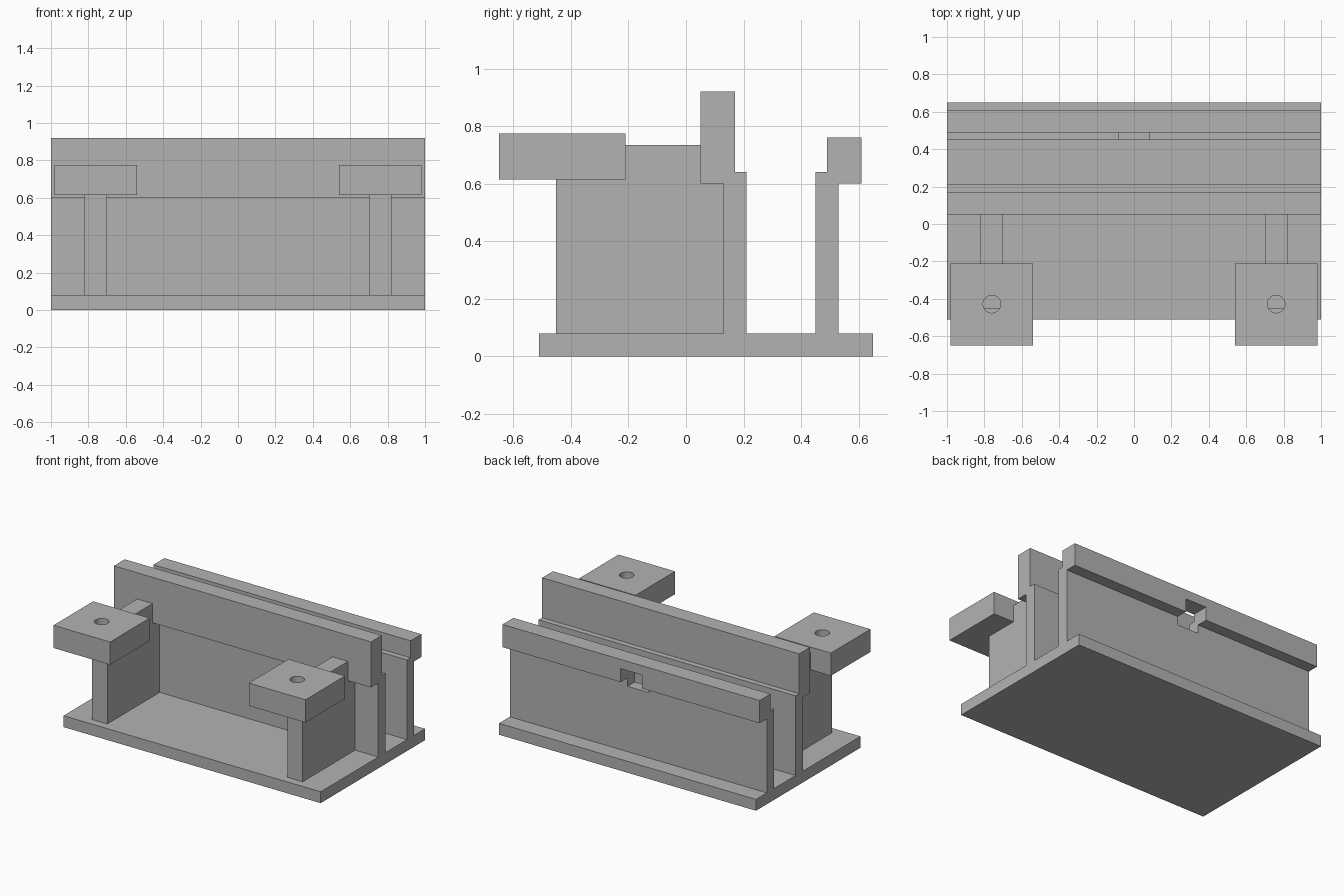
import bpy
import bmesh
from mathutils import Matrix, Vector

default = bpy.data.objects.get("Cube")
if default:
    bpy.data.objects.remove(default, do_unlink=True)

grey = bpy.data.materials.new("plain grey")
grey.use_nodes = True
colour = (0.45, 0.45, 0.45, 1)
grey.diffuse_color = colour
grey.node_tree.nodes["Principled BSDF"].inputs["Base Color"].default_value = colour


def finish(bm, name):
    bmesh.ops.recalc_face_normals(bm, faces=bm.faces)
    mesh = bpy.data.meshes.new(name)
    bm.to_mesh(mesh)
    bm.free()
    mesh.materials.append(grey)
    obj = bpy.data.objects.new(name, mesh)
    bpy.context.collection.objects.link(obj)
    return obj


def extrude_x(name, profile, x0, x1):
    """Extrude a (y, z) outline from x0 to x1."""
    bm = bmesh.new()
    face = bm.faces.new([bm.verts.new((x0, y, z)) for y, z in profile])
    moved = bmesh.ops.extrude_face_region(bm, geom=[face])["geom"]
    verts = [v for v in moved if isinstance(v, bmesh.types.BMVert)]
    bmesh.ops.translate(bm, verts=verts, vec=Vector((x1 - x0, 0, 0)))
    return finish(bm, name)


def block(name, x0, x1, y0, y1, z0, z1):
    return extrude_x(name, [(y0, z0), (y1, z0), (y1, z1), (y0, z1)], x0, x1)


def cut(obj, cutter):
    mod = obj.modifiers.new("cut", "BOOLEAN")
    mod.operation = "DIFFERENCE"
    mod.solver = "EXACT"
    mod.object = cutter
    bpy.context.view_layer.objects.active = obj
    bpy.ops.object.modifier_apply(modifier=mod.name)
    bpy.data.objects.remove(cutter, do_unlink=True)


# Base with the tall front wall and the lower back wall, each with an offset rail
body_profile = [
    (-0.51, 0), (0.65, 0), (0.65, 0.08), (0.53, 0.08),
    (0.53, 0.6), (0.61, 0.6), (0.61, 0.76), (0.49, 0.76),
    (0.49, 0.64), (0.45, 0.64), (0.45, 0.08), (0.21, 0.08),
    (0.21, 0.64), (0.17, 0.64), (0.17, 0.92), (0.05, 0.92),
    (0.05, 0.6), (0.13, 0.6), (0.13, 0.08), (-0.51, 0.08),
]
body = extrude_x("base_and_walls", body_profile, -1, 1)

# Square opening through the back wall
cut(body, block("opening_cutter", -0.083, 0.083, 0.4, 0.7, 0.54, 0.695))

# Bracket web, stepped under the plate and under the front rail
web_profile = [
    (-0.452, 0.08), (0.13, 0.08), (0.13, 0.6), (0.05, 0.6),
    (0.05, 0.735), (-0.21, 0.735), (-0.21, 0.615), (-0.452, 0.615),
]

for side, label in ((1, "left"), (-1, "right")):
    centre = side * 0.76
    extrude_x(label + "_web", web_profile, centre - 0.06, centre + 0.06)

    # Mounting plate with a round hole
    plate = block(label + "_plate", centre - 0.22, centre + 0.22,
                  -0.65, -0.21, 0.615, 0.775)
    bm = bmesh.new()
    bmesh.ops.create_cone(bm, cap_ends=True, segments=48, radius1=0.047,
                          radius2=0.047, depth=0.4,
                          matrix=Matrix.Translation((centre, -0.428, 0.7)))
    cut(plate, finish(bm, "hole_cutter"))
    bpy.ops.object.select_all(action="DESELECT")
    plate.select_set(True)
    bpy.context.view_layer.objects.active = plate
    bpy.ops.object.shade_smooth_by_angle()
